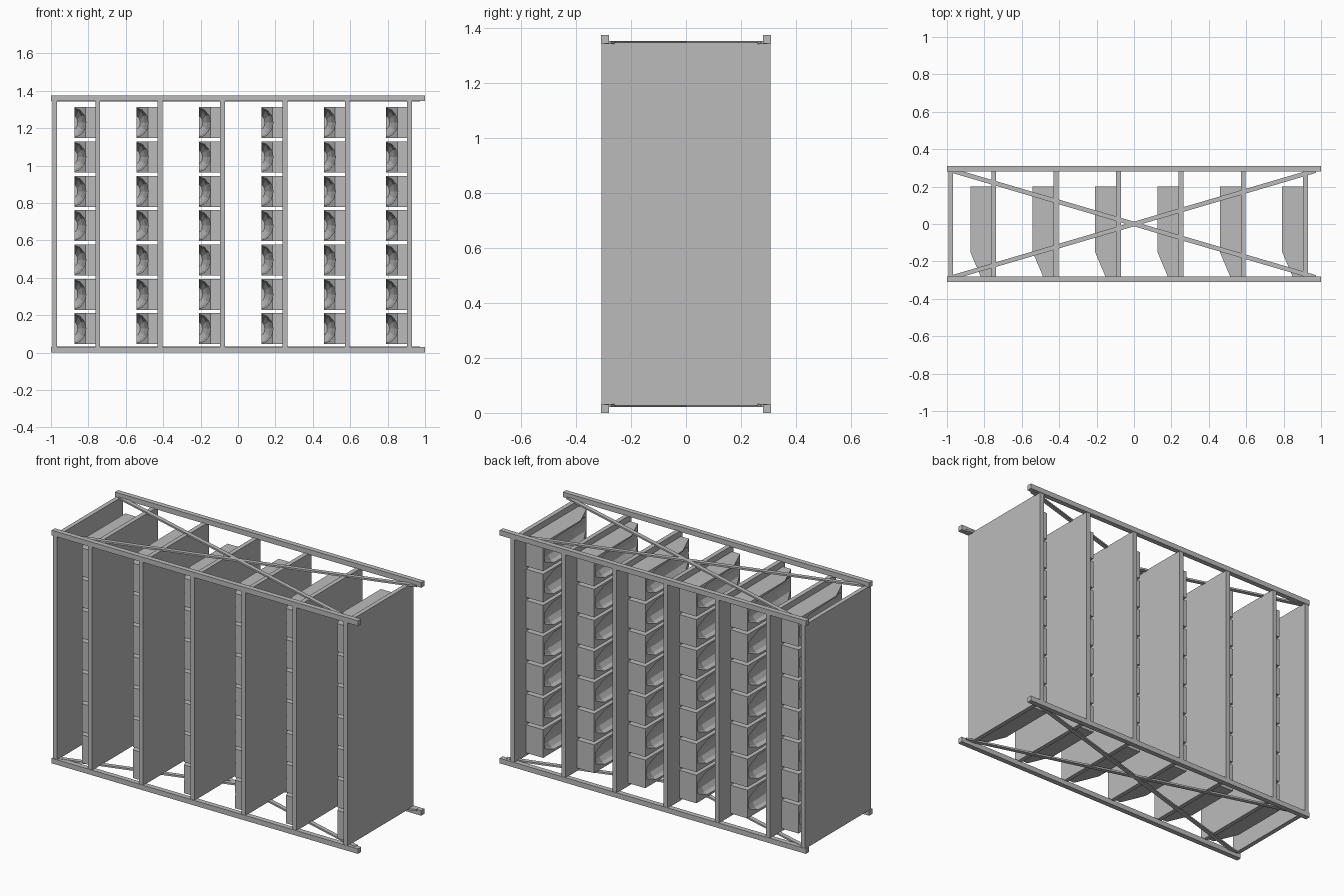
import bpy, bmesh, math
from mathutils import Vector

cube = bpy.data.objects.get("Cube")
if cube:
    bpy.data.objects.remove(cube, do_unlink=True)

grey = bpy.data.materials.new("plain grey")
grey.use_nodes = True
grey.diffuse_color = (0.5, 0.5, 0.5, 1)
grey.node_tree.nodes["Principled BSDF"].inputs["Base Color"].default_value = (0.5, 0.5, 0.5, 1)


def add(name, mesh, loc=(0, 0, 0)):
    ob = bpy.data.objects.new(name, mesh)
    ob.location = loc
    bpy.context.collection.objects.link(ob)
    return ob


def finish(bm, name):
    bmesh.ops.recalc_face_normals(bm, faces=bm.faces)
    mesh = bpy.data.meshes.new(name)
    bm.to_mesh(mesh)
    bm.free()
    mesh.materials.append(grey)
    return mesh


def box(name, size, loc, turn=0):
    bm = bmesh.new()
    bmesh.ops.create_cube(bm, size=1)
    bmesh.ops.scale(bm, vec=Vector(size), verts=bm.verts)
    ob = add(name, finish(bm, name), loc)
    ob.rotation_euler.z = turn
    return ob


def loft(name, rings):
    """Closed solid through rings of equal point count."""
    bm = bmesh.new()
    loops = [[bm.verts.new(p) for p in ring] for ring in rings]
    for a, b in zip(loops, loops[1:]):
        n = len(a)
        for i in range(n):
            bm.faces.new((a[i], a[(i + 1) % n], b[(i + 1) % n], b[i]))
    bm.faces.new(loops[0])
    bm.faces.new(loops[-1])
    return finish(bm, name)


HALF, BAR, TOP = 0.295, 0.03, 1.375
BIN_H, PITCH = 0.166, 0.1836

# Long rails and crossed braces, top and bottom
brace = math.hypot(1.94, 0.57)
angle = math.atan2(0.57, 1.94)
for level, rail_z, brace_z in (("bottom", BAR / 2, 0.027), ("top", TOP - BAR / 2, TOP - 0.027)):
    for side, s in (("front", -1), ("back", 1)):
        box(f"{level}_{side}_rail", (2, BAR, BAR), (0, s * HALF, rail_z))
        box(f"{level}_{side}_brace", (brace, 0.024, 0.01), (0, 0, brace_z), s * angle)

# Upright panels
panels = [-0.98] + [-0.75 + 0.3335 * i for i in range(6)]
for i, x in enumerate(panels):
    box(f"panel_{i + 1}", (0.026, 0.615, TOP - 2 * BAR + 0.006), (x, 0, TOP / 2))

# Bin: block with a tapered front, origin at its panel side and base
outline = [(0, 0.2), (-0.112, 0.2), (-0.112, -0.15), (-0.052, -0.292), (0, -0.292)]
bin_mesh = loft("bin", [[(x, y, z) for x, y in outline] for z in (0, BIN_H)])

# Faceted scoop hollowing the open side, deepening towards the front
def scoop(y, depth, half):
    turns = [2 * math.pi * k / 12 for k in range(12)]
    return [(-0.114 + depth * math.cos(a), y, BIN_H / 2 + half * math.sin(a)) for a in turns]

cutter = add("scoop_cutter", loft("scoop_cutter", [
    scoop(0.185, 0.02, 0.035), scoop(0.1, 0.045, 0.07), scoop(-0.16, 0.06, 0.078), scoop(-0.32, 0.065, 0.078)]))
cutter.hide_render = True
cutter.hide_viewport = False

blank = add("bin_blank", bin_mesh)
cut = blank.modifiers.new("scoop", "BOOLEAN")
cut.operation, cut.solver, cut.object = "DIFFERENCE", "EXACT", cutter
graph = bpy.context.evaluated_depsgraph_get()
hollow = bpy.data.meshes.new_from_object(blank.evaluated_get(graph))
bpy.data.objects.remove(blank, do_unlink=True)
bpy.data.objects.remove(cutter, do_unlink=True)

# Seven bins on every panel but the first
for col, x in enumerate(panels[1:]):
    for row in range(7):
        add(f"bin_{col + 1}_{row + 1}", hollow, (x - 0.013, 0, 0.045 + PITCH * row))
